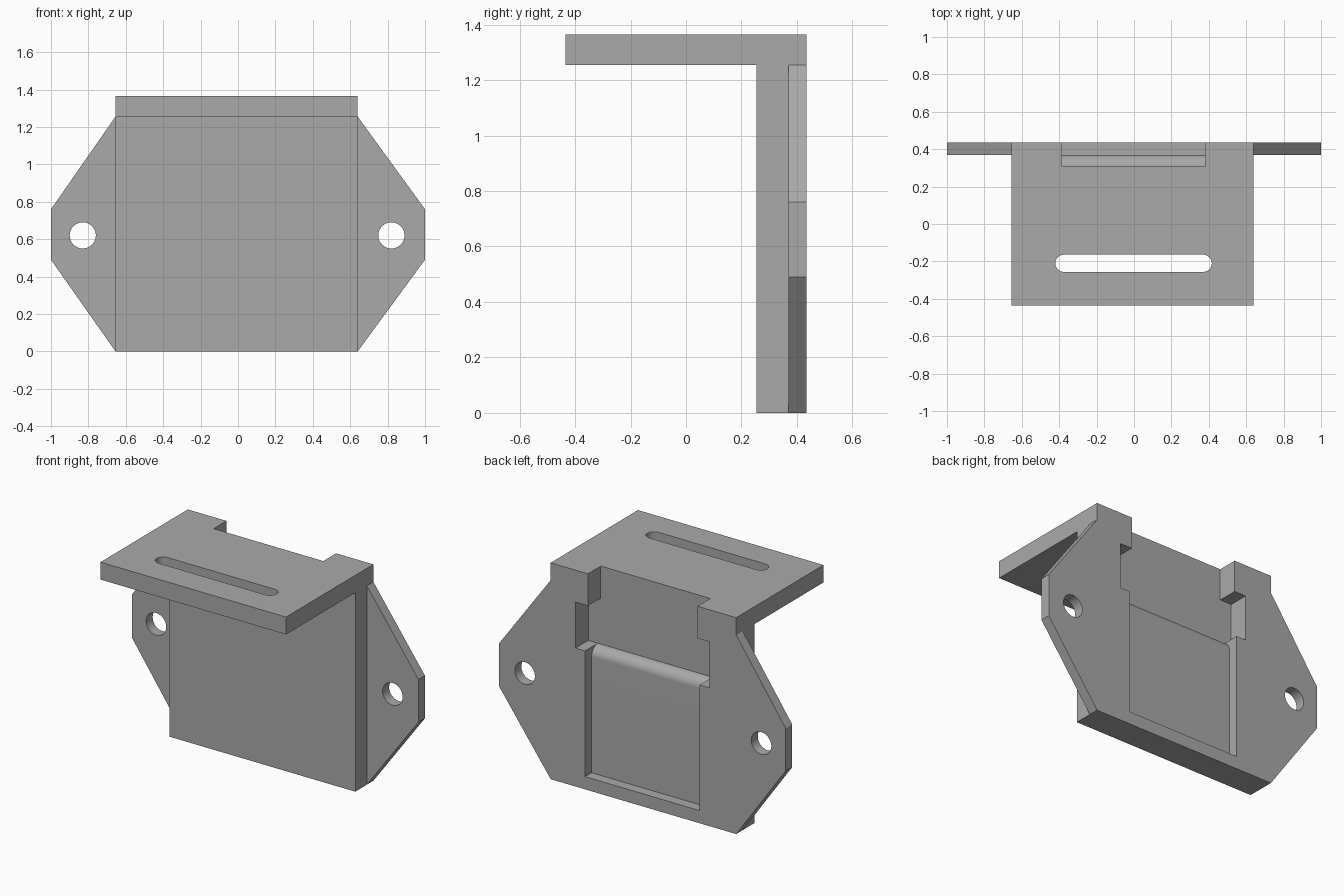
import bpy
import bmesh
from math import cos, sin, pi
from mathutils import Vector

cube = bpy.data.objects.get("Cube")
if cube:
    bpy.data.objects.remove(cube, do_unlink=True)

grey = bpy.data.materials.new("plain grey")
grey.use_nodes = True
GREY = (0.4, 0.4, 0.4, 1)
grey.diffuse_color = GREY
grey.node_tree.nodes["Principled BSDF"].inputs["Base Color"].default_value = GREY


def prism(name, outline, axis, start, end):
    """Extrude a closed 2D outline along one axis; outline uses the other two in order."""
    def place(a, b, depth):
        co = [a, b]
        co.insert(axis, depth)
        return Vector(co)

    bm = bmesh.new()
    face = bm.faces.new([bm.verts.new(place(a, b, start)) for a, b in outline])
    extruded = bmesh.ops.extrude_face_region(bm, geom=[face])["geom"]
    shift = place(0, 0, end - start)
    bmesh.ops.translate(bm, vec=shift, verts=[v for v in extruded if isinstance(v, bmesh.types.BMVert)])
    bmesh.ops.recalc_face_normals(bm, faces=bm.faces)
    mesh = bpy.data.meshes.new(name)
    bm.to_mesh(mesh)
    bm.free()
    mesh.materials.append(grey)
    obj = bpy.data.objects.new(name, mesh)
    bpy.context.collection.objects.link(obj)
    return obj


def box(name, x0, x1, y0, y1, z0, z1):
    return prism(name, [(x0, y0), (x1, y0), (x1, y1), (x0, y1)], 2, z0, z1)


def arc(cx, cy, r, a0, a1, steps):
    return [(cx + r * cos(a0 + (a1 - a0) * i / steps), cy + r * sin(a0 + (a1 - a0) * i / steps))
            for i in range(steps + 1)]


def combine(target, tool, operation):
    mod = target.modifiers.new(tool.name, "BOOLEAN")
    mod.object, mod.operation, mod.solver = tool, operation, "EXACT"
    bpy.context.view_layer.objects.active = target
    bpy.ops.object.modifier_apply(modifier=mod.name)
    bpy.data.objects.remove(tool, do_unlink=True)


LEFT, RIGHT = 0.64, -0.655
BACK, FRONT = 0.435, -0.435
PLATE_Z, TOP = 1.255, 1.365
FLOOR = 0.307          # depth of the upper recess
POCKET = 0.37          # depth of the lower pocket, also the front of the ears
LEDGE = 0.873

# L-shaped body: upright block and overhanging top plate
bracket = prism("mounting_bracket", [
    (BACK, 0), (BACK, TOP), (FRONT, TOP), (FRONT, PLATE_Z), (0.255, PLATE_Z), (0.255, 0)],
    0, RIGHT, LEFT)

# Thin tapered ears on both sides
ears = prism("ears", [
    (RIGHT, 0), (LEFT, 0), (1, 0.49), (1, 0.76), (LEFT, PLATE_Z),
    (RIGHT, PLATE_Z), (-1, 0.76), (-1, 0.49)], 1, POCKET, BACK)
combine(bracket, ears, "UNION")

# Screw holes through the ears
for x in (-0.83, 0.82):
    combine(bracket, prism("screw_hole", arc(x, 0.62, 0.07, 0, 2 * pi, 40)[:-1], 1, 0.3, 0.5), "DIFFERENCE")

# Rounded slot through the top plate
slot = arc(0.37, -0.21, 0.046, -pi / 2, pi / 2, 16) + arc(-0.375, -0.21, 0.046, pi / 2, 3 * pi / 2, 16)
combine(bracket, prism("slot", slot, 2, 1.2, 1.4), "DIFFERENCE")

# Back recesses: narrow top notch and wider cavity under it
combine(bracket, box("top_notch", -0.385, 0.38, FLOOR, 0.5, 1.1, 1.5), "DIFFERENCE")
combine(bracket, box("wide_cavity", -0.467, 0.467, FLOOR, 0.5, LEDGE, 1.163), "DIFFERENCE")

# Shallow lower pocket with a rounded upper lip
radius = POCKET - FLOOR
pocket = [(0.5, 0.08), (POCKET, 0.08)] + arc(FLOOR, LEDGE - radius, radius, 0, pi / 2, 16)
pocket += [(FLOOR, 0.95), (0.5, 0.95)]
combine(bracket, prism("lower_pocket", pocket, 0, -0.4, 0.4), "DIFFERENCE")

# Smooth the round parts, keep the corners crisp
bpy.ops.object.select_all(action="DESELECT")
bracket.select_set(True)
bpy.context.view_layer.objects.active = bracket
bpy.ops.object.shade_smooth_by_angle(angle=pi / 6)
